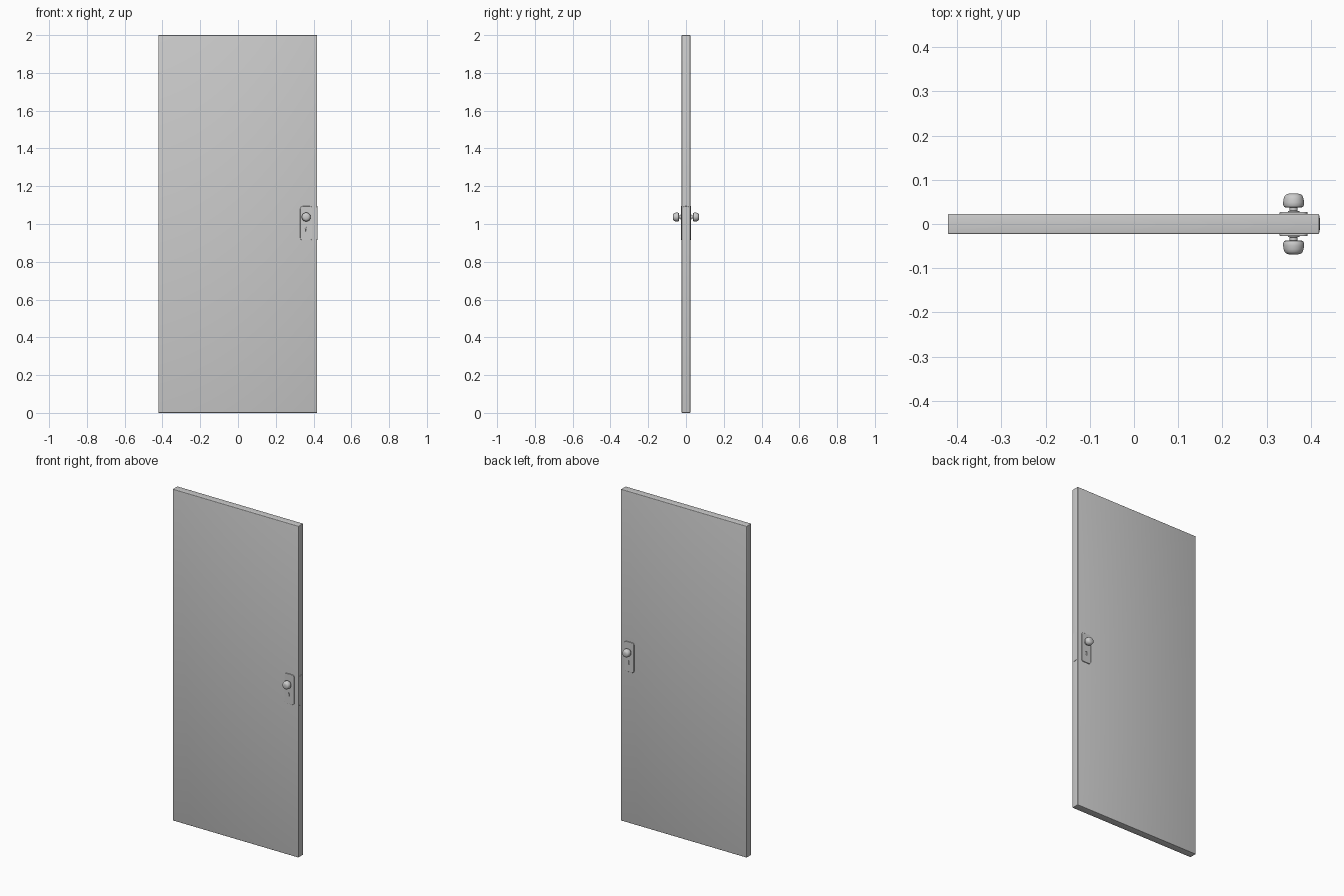
import bpy, bmesh
from math import cos, sin, pi, radians
from mathutils import Matrix

if "Cube" in bpy.data.objects:
    bpy.data.objects.remove(bpy.data.objects["Cube"])

KNOB_X, KNOB_Z, PLATE_Z = 0.361, 1.037, 1.004
HALF_T = 0.0225


def smooth(ob, angle=35):
    bpy.ops.object.select_all(action='DESELECT')
    ob.select_set(True)
    bpy.context.view_layer.objects.active = ob
    bpy.ops.object.shade_smooth_by_angle(angle=radians(angle))


def add_mesh(name, me, matrix):
    me.transform(matrix)
    ob = bpy.data.objects.new(name, me)
    bpy.context.collection.objects.link(ob)
    smooth(ob)
    return ob


def rounded_rect(w, h, r, n=6):
    pts = []
    for i, (sx, sy) in enumerate([(1, 1), (-1, 1), (-1, -1), (1, -1)]):
        for k in range(n + 1):
            a = (i + k / n) * pi / 2
            pts.append((sx * (w / 2 - r) + r * cos(a), sy * (h / 2 - r) + r * sin(a)))
    return pts


def keyhole(y, r=0.0045, slot=0.0022, length=0.018):
    arc = [(r * cos(a), y + r * sin(a)) for a in
           [radians(-60 + 300 * k / 14) for k in range(15)]]
    return arc + [(-slot, y - length), (slot, y - length)]


def plate(name, loops, thickness, bevel, matrix):
    # filled 2D outline, inner loops become holes
    cu = bpy.data.curves.new(name, 'CURVE')
    cu.dimensions, cu.fill_mode = '2D', 'BOTH'
    cu.extrude = thickness / 2 - bevel
    cu.bevel_depth, cu.bevel_resolution, cu.offset = bevel, 2, -bevel
    for pts in loops:
        sp = cu.splines.new('POLY')
        sp.points.add(len(pts) - 1)
        for p, (x, y) in zip(sp.points, pts):
            p.co = (x, y, 0, 1)
        sp.use_cyclic_u = True
    tmp = bpy.data.objects.new(name + "_outline", cu)
    bpy.context.collection.objects.link(tmp)
    dg = bpy.context.evaluated_depsgraph_get()
    me = bpy.data.meshes.new_from_object(tmp.evaluated_get(dg))
    bpy.data.objects.remove(tmp)
    return add_mesh(name, me, matrix)


def lathe(name, profile, matrix, steps=32):
    bm = bmesh.new()
    vs = [bm.verts.new((r, 0, h)) for r, h in profile]
    es = [bm.edges.new(p) for p in zip(vs, vs[1:])]
    bmesh.ops.spin(bm, geom=vs + es, axis=(0, 0, 1), cent=(0, 0, 0),
                   angle=2 * pi, steps=steps)
    bmesh.ops.remove_doubles(bm, verts=bm.verts, dist=1e-5)
    bmesh.ops.recalc_face_normals(bm, faces=bm.faces)
    me = bpy.data.meshes.new(name)
    bm.to_mesh(me)
    bm.free()
    return add_mesh(name, me, matrix)


# door slab with softened edges
bm = bmesh.new()
bmesh.ops.create_cube(bm, size=1)
bmesh.ops.scale(bm, vec=(0.84, HALF_T * 2, 2), verts=bm.verts)
bmesh.ops.bevel(bm, geom=bm.edges[:], offset=0.003, segments=3, profile=0.5, affect='EDGES')
me = bpy.data.meshes.new("door_slab")
bm.to_mesh(me)
bm.free()
add_mesh("door_slab", me, Matrix.Translation((-0.001, 0, 1)))

# knob, stem and back plate on each face
knob_profile = [(0.013, 0.022), (0.013, 0.029), (0.009, 0.030), (0.009, 0.037),
                (0.0175, 0.037), (0.0215, 0.039), (0.0235, 0.043), (0.0237, 0.049),
                (0.0225, 0.057), (0.0205, 0.063), (0.0165, 0.067), (0.009, 0.069), (0, 0.0693)]
for side, turn in (("front", 0), ("back", pi)):
    face = Matrix.Rotation(turn, 4, 'Z') @ Matrix.Rotation(pi / 2, 4, 'X')
    lathe(side + "_knob", knob_profile, Matrix.Translation((KNOB_X, 0, KNOB_Z)) @ face)
    plate(side + "_plate", [rounded_rect(0.063, 0.18, 0.012), keyhole(-0.026)], 0.006, 0.0015,
          Matrix.Translation((KNOB_X, 0, PLATE_Z)) @ face @ Matrix.Translation((0, 0, HALF_T + 0.0018)))

# latch plate on the door edge
plate("edge_plate", [rounded_rect(0.028, 0.18, 0.008)], 0.005, 0.0008,
      Matrix.Translation((0.4187, 0, PLATE_Z)) @ Matrix.Rotation(pi / 2, 4, 'Z')
      @ Matrix.Rotation(pi / 2, 4, 'X'))
